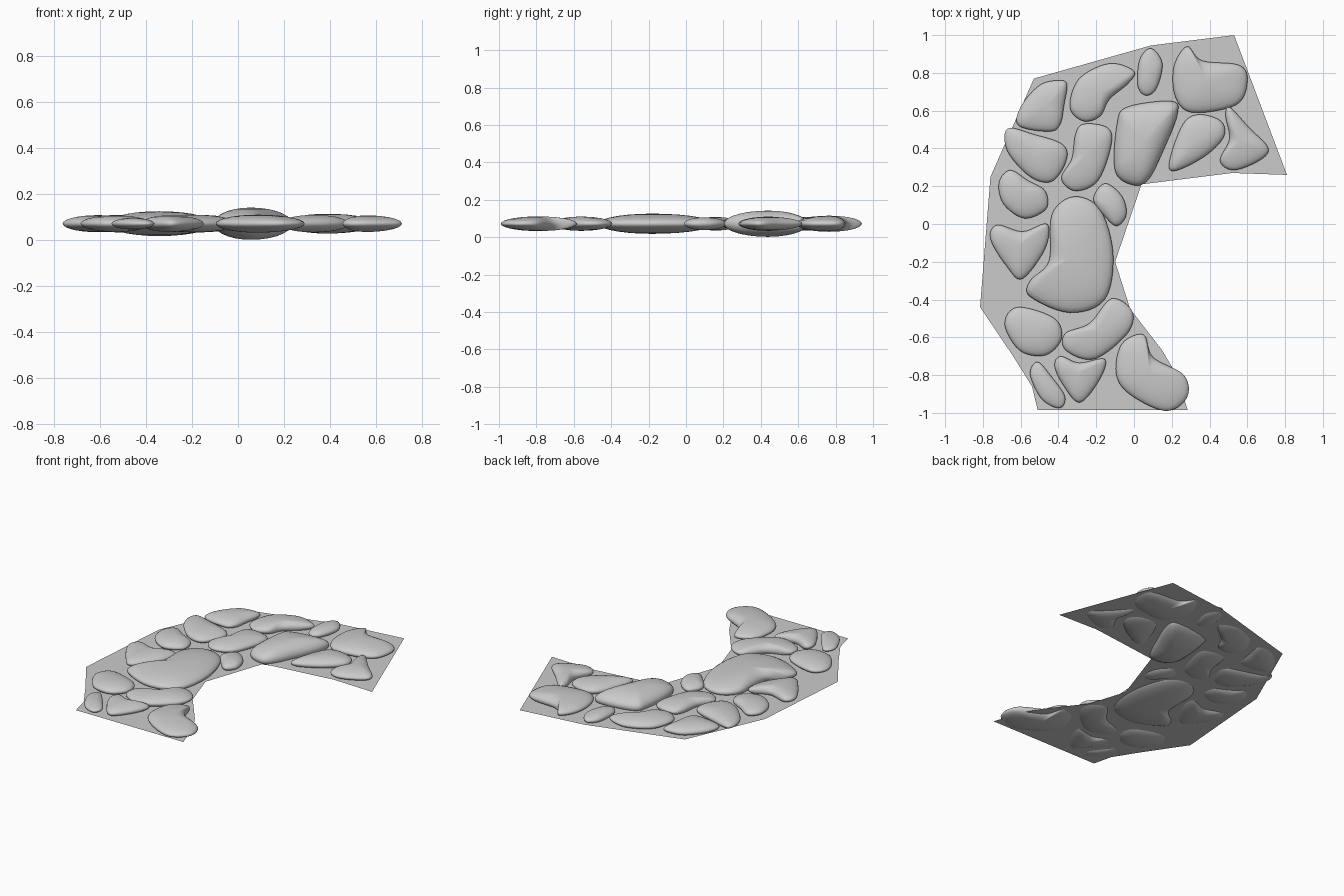
import bpy, bmesh
from math import sin, cos, pi
from mathutils import Vector

BASE_Z, MID_Z = 0.055, 0.072


def link(name, bm, smooth):
    me = bpy.data.meshes.new(name)
    bm.to_mesh(me)
    bm.free()
    for p in me.polygons:
        p.use_smooth = smooth
    bpy.context.collection.objects.link(bpy.data.objects.new(name, me))


def smooth_loop(pts, steps=6):
    """Closed Catmull-Rom curve through the outline points."""
    v, n, out = [Vector(p) for p in pts], len(pts), []
    for i in range(n):
        a, b, c, d = v[i - 1], v[i], v[(i + 1) % n], v[(i + 2) % n]
        for s in range(steps):
            t = s / steps
            out.append(0.5 * (2 * b + (c - a) * t + (2 * a - 5 * b + 4 * c - d) * t * t
                              + (3 * b - a - 3 * c + d) * t ** 3))
    return out


def stone(name, half_h, *pts):
    """Pillow-shaped pebble: outline shrunk in rings towards its centre."""
    loop = smooth_loop(pts)
    n = len(loop)
    c = sum(loop, Vector((0, 0))) / n
    bm = bmesh.new()
    rings = []
    K = 7
    for k in range(1 - K, K):
        a = k / K * pi / 2
        r, z = cos(a), MID_Z + half_h * sin(a)
        rings.append([bm.verts.new((*(c + (p - c) * r), z)) for p in loop])
    for lo, hi in zip(rings, rings[1:]):
        for i in range(n):
            j = (i + 1) % n
            bm.faces.new((lo[i], lo[j], hi[j], hi[i]))
    for ring, z in ((rings[0], MID_Z - half_h), (rings[-1], MID_Z + half_h)):
        tip = bm.verts.new((*c, z))
        for i in range(n):
            bm.faces.new((ring[i], ring[(i + 1) % n], tip))
    bmesh.ops.recalc_face_normals(bm, faces=bm.faces)
    link(name, bm, True)


# flat ground sheet under the stones
bm = bmesh.new()
sheet = [(-.51, -.985), (.285, -.985), (.22, -.79), (.15, -.67), (-.02, -.45), (-.10, -.20),
         (.04, .21), (.52, .27), (.81, .26), (.53, 1.0), (.09, .945), (-.53, .77),
         (-.76, .25), (-.815, -.44), (-.64, -.70), (-.54, -.86)]
f = bm.faces.new([bm.verts.new((x, y, BASE_Z)) for x, y in sheet])
bmesh.ops.triangulate(bm, faces=[f])
link("path_base", bm, False)

# stones of the far arm
stone("stone_far_corner", .043, (.28, .94), (.36, .865), (.56, .84), (.60, .75), (.54, .63),
      (.31, .59), (.22, .67), (.21, .83))
stone("stone_far_small", .030, (.09, .93), (.15, .85), (.12, .72), (.065, .68), (.02, .73), (.03, .87))
stone("stone_far_kidney", .038, (0, .81), (-.03, .745), (-.13, .66), (-.18, .57), (-.27, .545),
      (-.34, .62), (-.29, .77), (-.13, .85))
stone("stone_far_left", .036, (-.355, .74), (-.37, .63), (-.39, .53), (-.445, .49), (-.61, .52),
      (-.60, .62), (-.50, .735), (-.40, .76))
stone("stone_far_large", .070, (.20, .65), (.23, .58), (.16, .40), (.08, .24), (0, .205),
      (-.10, .28), (-.09, .53), (-.035, .62))
stone("stone_far_inner", .038, (.345, .58), (.46, .545), (.475, .46), (.37, .355), (.21, .28),
      (.19, .345), (.26, .53))
stone("stone_far_end", .036, (.505, .62), (.61, .51), (.71, .405), (.67, .34), (.53, .285),
      (.455, .335), (.505, .45), (.485, .57))

# stones of the bend
stone("stone_bend_upper", .038, (-.67, .505), (-.53, .475), (-.375, .42), (-.36, .33), (-.435, .225),
      (-.55, .25), (-.67, .385))
stone("stone_bend_tall", .038, (-.265, .53), (-.14, .51), (-.12, .42), (-.19, .23), (-.31, .175),
      (-.385, .24), (-.33, .345), (-.31, .475))
stone("stone_bend_outer", .036, (-.655, .285), (-.56, .23), (-.47, .175), (-.465, .08), (-.58, .03),
      (-.69, .105), (-.715, .22))
stone("stone_bend_small", .034, (-.155, .215), (-.065, .15), (-.04, .05), (-.09, -.01), (-.15, .035),
      (-.215, .13))
stone("stone_bend_heart", .037, (-.46, 0), (-.47, -.13), (-.59, -.29), (-.67, -.23), (-.76, -.08),
      (-.725, -.005), (-.59, -.04))
stone("stone_bend_large", .054, (-.32, .145), (-.18, .08), (-.11, -.16), (-.155, -.40), (-.34, -.47),
      (-.55, -.385), (-.55, -.30), (-.45, -.195), (-.435, .05))

# stones of the near arm
stone("stone_near_outer", .036, (-.615, -.44), (-.42, -.50), (-.385, -.61), (-.47, -.695),
      (-.605, -.67), (-.685, -.53))
stone("stone_near_inner", .038, (-.12, -.395), (-.01, -.46), (-.035, -.58), (-.21, -.715),
      (-.36, -.67), (-.365, -.58), (-.235, -.525))
stone("stone_near_thin", .025, (-.51, -.73), (-.435, -.81), (-.365, -.915), (-.395, -.975),
      (-.49, -.925), (-.55, -.795))
stone("stone_near_heart", .036, (-.39, -.70), (-.29, -.735), (-.155, -.715), (-.18, -.82),
      (-.285, -.945), (-.37, -.86), (-.42, -.755))
stone("stone_near_end", .039, (.05, -.585), (.10, -.705), (.265, -.80), (.28, -.92), (.165, -.99),
      (-.025, -.90), (-.095, -.79), (-.065, -.635))
